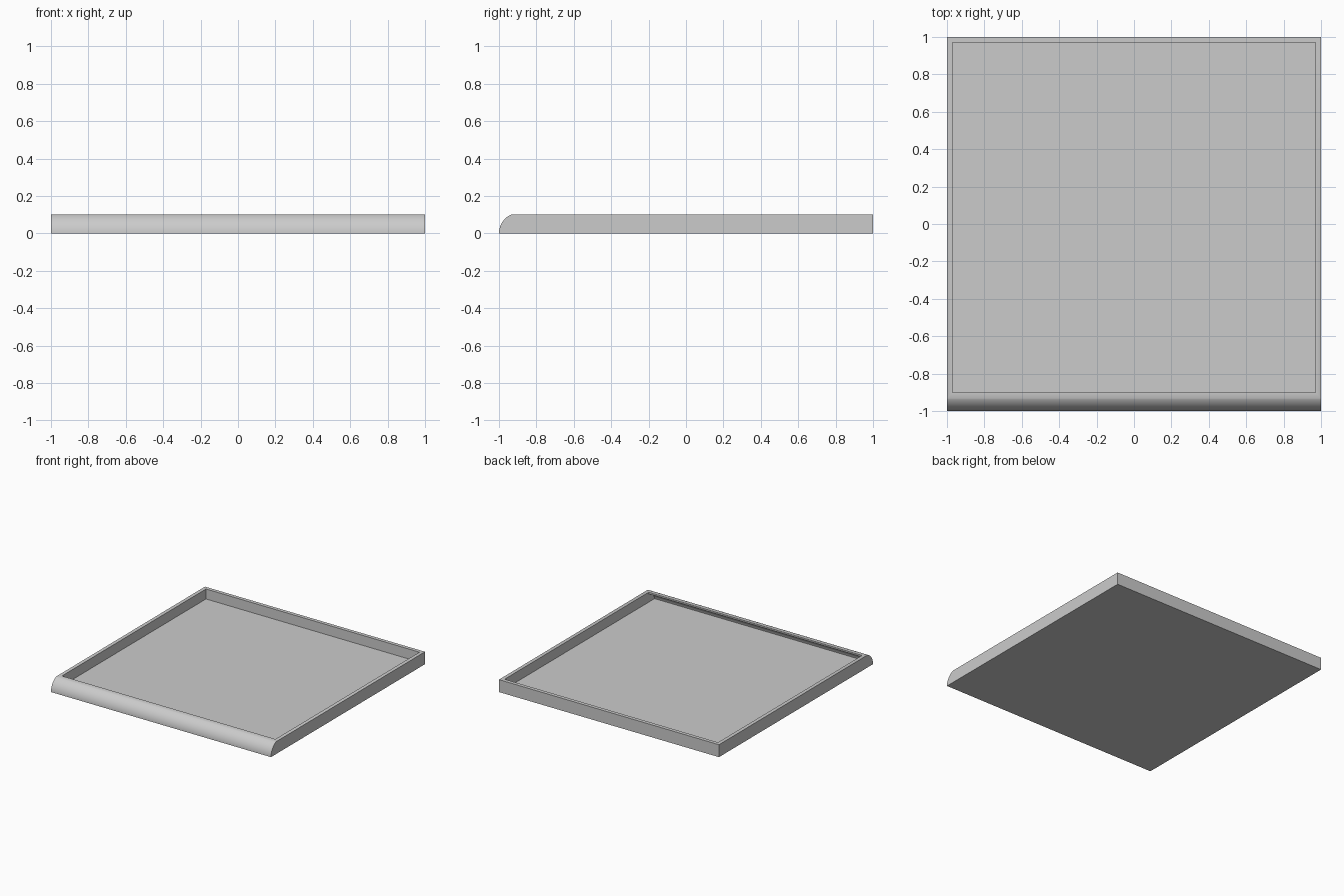
import bpy, bmesh
from math import sin, cos, asin, pi

cube = bpy.data.objects.get("Cube")
if cube:
    bpy.data.objects.remove(cube, do_unlink=True)

HEIGHT = 0.102
WALL = 0.03                  # side and back walls
SHELL = 0.02                 # floor and rounded front
RADIUS = 0.11                # outer radius of the rounded front edge
CENTRE_Y = -1 + RADIUS
LIP_Y = -0.9

grey = bpy.data.materials.new("light grey")
grey.use_nodes = True
colour = (0.6, 0.6, 0.6, 1)
grey.diffuse_color = colour
grey.node_tree.nodes["Principled BSDF"].inputs["Base Color"].default_value = colour


def arc(radius, start, end, steps=16):
    """Arc in (y, z) around the front edge's centre line, from front to top."""
    angles = [start + (end - start) * i / steps for i in range(steps + 1)]
    return [(CENTRE_Y - radius * cos(a), radius * sin(a)) for a in angles]


def extrude_profile(name, profile, half_width):
    """Extrude a (y, z) outline along x, centred on x = 0."""
    bm = bmesh.new()
    face = bm.faces.new([bm.verts.new((-half_width, y, z)) for y, z in profile])
    side = bmesh.ops.extrude_face_region(bm, geom=[face])
    moved = [v for v in side["geom"] if isinstance(v, bmesh.types.BMVert)]
    bmesh.ops.translate(bm, verts=moved, vec=(2 * half_width, 0, 0))
    bmesh.ops.recalc_face_normals(bm, faces=bm.faces)
    mesh = bpy.data.meshes.new(name)
    bm.to_mesh(mesh)
    bm.free()
    mesh.materials.append(grey)
    obj = bpy.data.objects.new(name, mesh)
    bpy.context.collection.objects.link(obj)
    return obj


# Tray body with a rounded front edge, cut off flat at the top
outline = arc(RADIUS, 0, asin(HEIGHT / RADIUS)) + [(1, HEIGHT), (1, 0)]
tray = extrude_profile("tray", outline, 1)

# Hollow that follows the rounded front under a thin lip
inner = 1 - WALL
inner_radius = RADIUS - SHELL
lip_angle = pi / 2 - asin((CENTRE_Y - LIP_Y) / inner_radius)
hollow = arc(inner_radius, asin(SHELL / inner_radius), lip_angle) + [
    (LIP_Y, 2 * HEIGHT), (inner, 2 * HEIGHT), (inner, SHELL)]
cutter = extrude_profile("hollow_cutter", hollow, inner)
cutter.hide_render = True

cut = tray.modifiers.new("hollow", "BOOLEAN")
cut.operation = "DIFFERENCE"
cut.solver = "EXACT"
cut.object = cutter

bpy.ops.object.select_all(action="DESELECT")
tray.select_set(True)
bpy.context.view_layer.objects.active = tray
bpy.ops.object.modifier_apply(modifier=cut.name)
bpy.data.objects.remove(cutter, do_unlink=True)
bpy.ops.object.shade_smooth_by_angle(angle=pi / 6)
